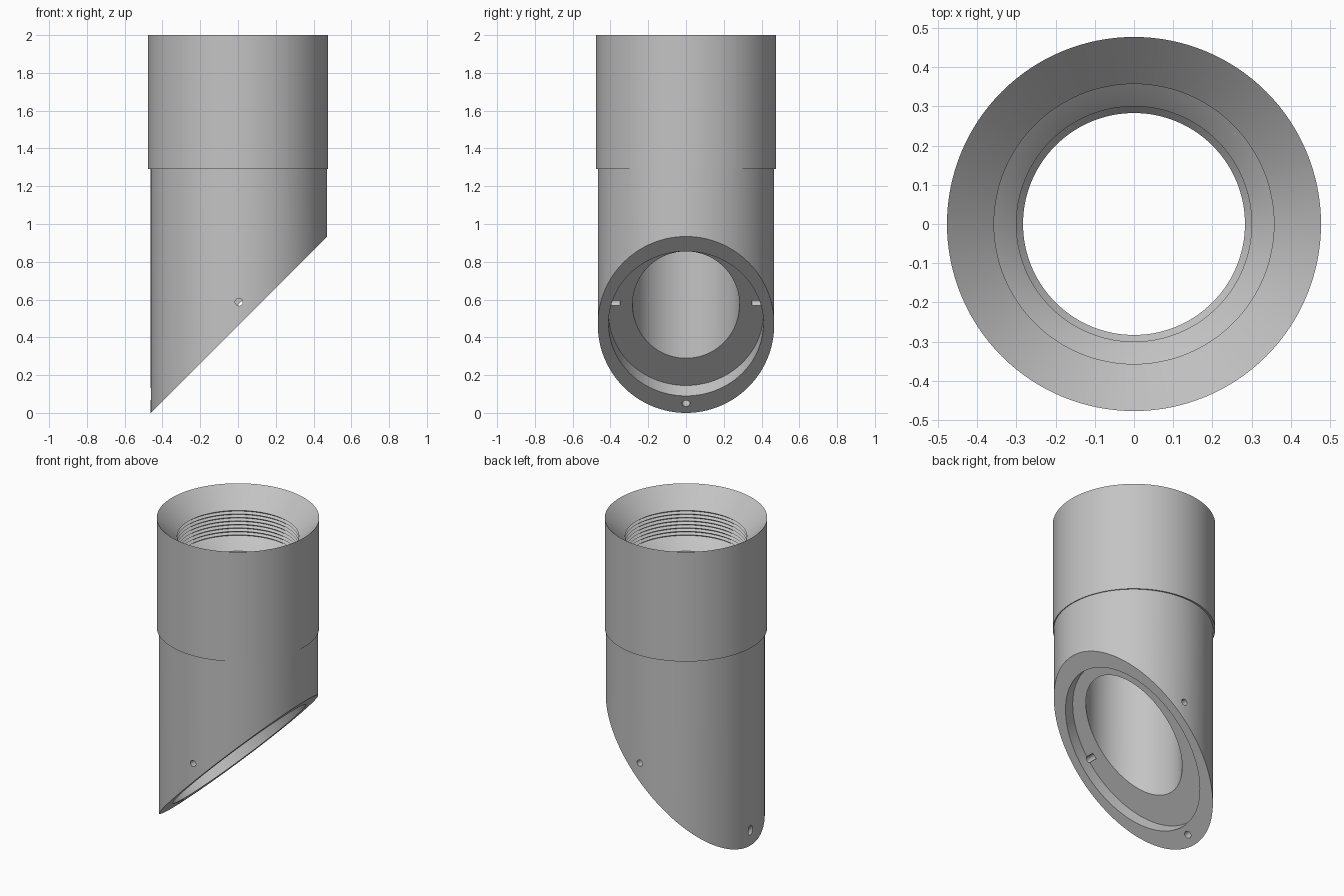
import bpy, bmesh, math
from mathutils import Vector, Matrix

default = bpy.data.objects.get("Cube")
if default:
    bpy.data.objects.remove(default)

SEGMENTS = 128
TUBE_X = 0.005          # the lower tube sits slightly off the collar axis
FACE_Z = 0.462          # slanted face: z = x + FACE_Z
normal = Vector((1, 0, -1)).normalized()

grey = bpy.data.materials.new("satin grey")
grey.use_nodes = True
colour = (0.55, 0.55, 0.55, 1)
grey.diffuse_color = colour
grey.node_tree.nodes["Principled BSDF"].inputs["Base Color"].default_value = colour


def make_object(name, bm):
    bmesh.ops.recalc_face_normals(bm, faces=bm.faces)
    mesh = bpy.data.meshes.new(name)
    bm.to_mesh(mesh)
    bm.free()
    mesh.materials.append(grey)
    obj = bpy.data.objects.new(name, mesh)
    bpy.context.collection.objects.link(obj)
    return obj


def lathe(name, profile):
    """Revolve a closed loop of (radius, z, x offset) about z."""
    bm = bmesh.new()
    rings = []
    for i in range(SEGMENTS):
        a = math.tau * i / SEGMENTS
        rings.append([bm.verts.new((r * math.cos(a) + dx, r * math.sin(a), z))
                      for r, z, dx in profile])
    n = len(profile)
    for i in range(SEGMENTS):
        here, there = rings[i], rings[(i + 1) % SEGMENTS]
        for j in range(n):
            k = (j + 1) % n
            bm.faces.new((here[j], there[j], there[k], here[k]))
    return make_object(name, bm)


def rod(name, centre, axis, length, rx, ry, segments=32):
    """Elliptical rod along an axis; ry lies along y."""
    axis = Vector(axis).normalized()
    side = Vector((0, 1, 0)) if abs(axis.y) < 0.9 else Vector((1, 0, 0))
    across = side.cross(axis)
    turn = Matrix((across, side, axis)).transposed().to_4x4()
    bm = bmesh.new()
    bmesh.ops.create_cone(bm, cap_ends=True, segments=segments, radius1=1,
                          radius2=1, depth=length,
                          matrix=Matrix.Translation(centre) @ turn
                          @ Matrix.Diagonal((rx, ry, 1, 1)))
    return make_object(name, bm)


def cut(body, cutter):
    mod = body.modifiers.new(cutter.name, "BOOLEAN")
    mod.operation = "DIFFERENCE"
    mod.solver = "EXACT"
    mod.object = cutter
    bpy.context.view_layer.objects.active = body
    bpy.ops.object.modifier_apply(modifier=mod.name)
    bpy.data.objects.remove(cutter)


# Tube with collar, flared mouth, internal thread and stepped bore
outside = [(0.283, -0.3, 0), (0.467, -0.3, TUBE_X), (0.467, 1.29, TUBE_X),
           (0.477, 1.29, 0), (0.477, 2.0, 0), (0.357, 1.88, 0)]
thread = []
turns, pitch = 8, 0.0225
for t in range(turns):
    top = 1.88 - t * pitch
    thread += [(0.372, top - pitch / 2, 0), (0.357, top - pitch, 0)]
bore = [(0.30, 1.643, 0), (0.30, 1.5, 0), (0.283, 1.48, 0)]
body = lathe("slanted_tube", outside + thread + bore)

# Slanted end
face_point = Vector((0, 0, FACE_Z))
cut(body, rod("slant_cutter", face_point + normal * 1.5, normal, 3, 2, 2))

# Oval recess sunk square to the slanted face
depth = 0.078
recess_centre = Vector((0.0105, 0, FACE_Z + 0.0105))
cut(body, rod("recess_cutter", recess_centre, normal, depth * 2, 0.541, 0.41, SEGMENTS))

# Pin holes on both sides and the screw hole at the tip
for side in (-1, 1):
    cut(body, rod("pin_cutter", Vector((0.005, side * 0.45, 0.587)), (0, 1, 0), 0.2, 0.02, 0.02))
screw = Vector((-0.412, 0, 0.05))
cut(body, rod("screw_cutter", screw, normal, 0.4, 0.022, 0.022))

# Smooth round walls, crisp edges
bpy.ops.object.select_all(action="DESELECT")
body.select_set(True)
bpy.context.view_layer.objects.active = body
bpy.ops.object.shade_smooth_by_angle(angle=math.radians(25))
